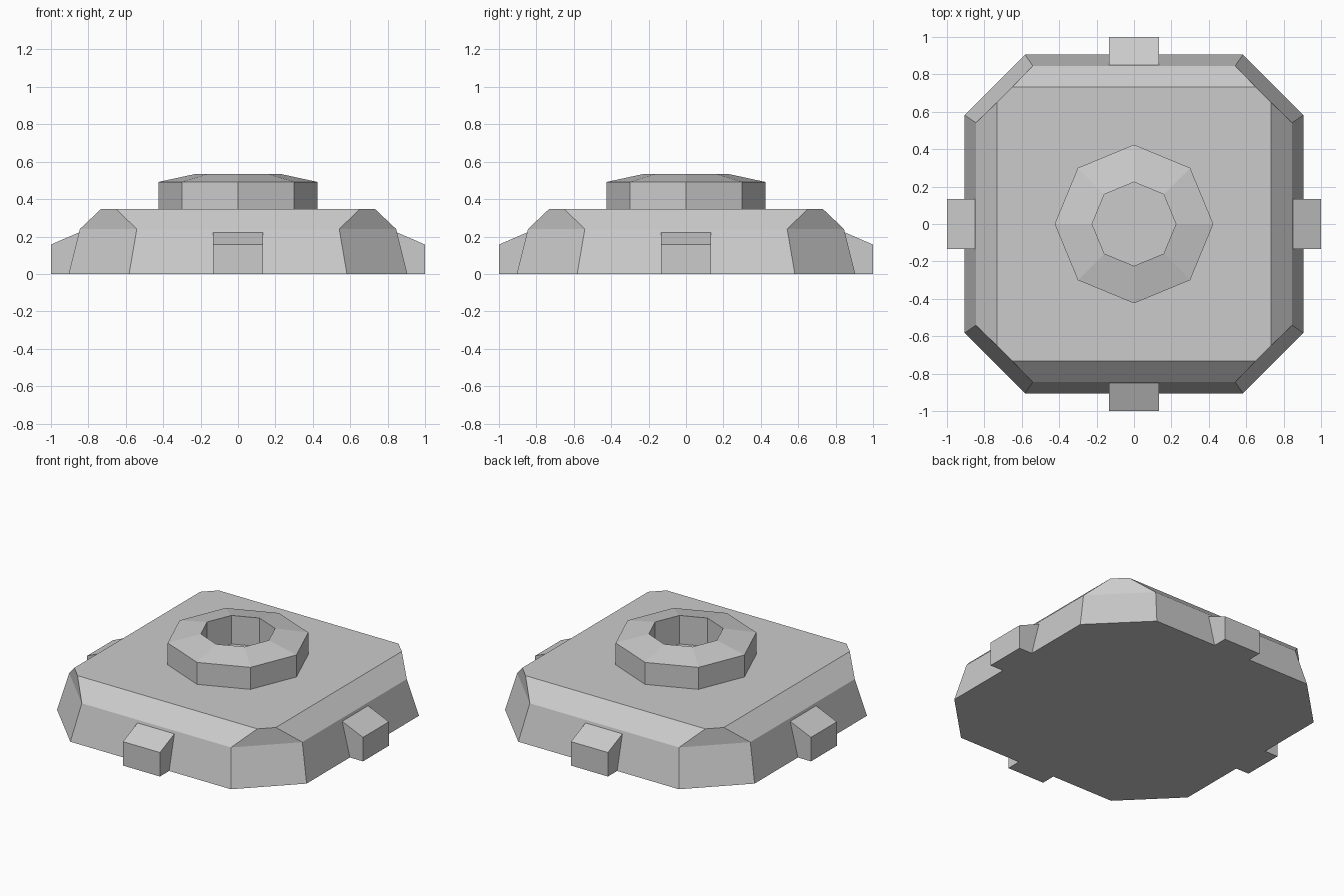
import bpy, bmesh
from math import sin, cos, pi

if "Cube" in bpy.data.objects:
    bpy.data.objects.remove(bpy.data.objects["Cube"])


def loft(name, loops, cap=True, closed=False):
    """Skin a stack of equal-length point loops with flat quads."""
    bm = bmesh.new()
    rings = [[bm.verts.new(p) for p in loop] for loop in loops]
    pairs = list(zip(rings, rings[1:]))
    if closed:
        pairs.append((rings[-1], rings[0]))
    for a, b in pairs:
        n = len(a)
        for i in range(n):
            j = (i + 1) % n
            bm.faces.new((a[i], a[j], b[j], b[i]))
    if cap:
        bm.faces.new(rings[0][::-1])
        bm.faces.new(rings[-1])
    bmesh.ops.recalc_face_normals(bm, faces=bm.faces)
    mesh = bpy.data.meshes.new(name)
    bm.to_mesh(mesh)
    bm.free()
    ob = bpy.data.objects.new(name, mesh)
    bpy.context.collection.objects.link(ob)
    return ob


def cut_square(half, corner, z):
    """Square with clipped corners."""
    h, c = half, corner
    return [(h, -c, z), (h, c, z), (c, h, z), (-c, h, z),
            (-h, c, z), (-h, -c, z), (-c, -h, z), (c, -h, z)]


def octagon(r, z):
    return [(r * cos(i * pi / 4), r * sin(i * pi / 4), z) for i in range(8)]


# Body: clipped square with sloping sides and a bevelled top edge
loft("base_body", [cut_square(0.905, 0.582, 0),
                   cut_square(0.845, 0.541, 0.24),
                   cut_square(0.731, 0.652, 0.348)])

# Raised eight-sided collar with a central hole
loft("top_collar", [octagon(0.424, 0.348), octagon(0.424, 0.492),
                    octagon(0.224, 0.535), octagon(0.224, 0.348)],
     cap=False, closed=True)

# Wedge tab in the middle of each side
tab_profile = [(0.895, 0), (1.0, 0), (1.0, 0.157), (0.838, 0.227)]
for i, side in enumerate(("right", "back", "left", "front")):
    tab = loft(f"{side}_tab", [[(x, y, z) for x, z in tab_profile]
                               for y in (-0.134, 0.134)])
    tab.rotation_euler.z = i * pi / 2
